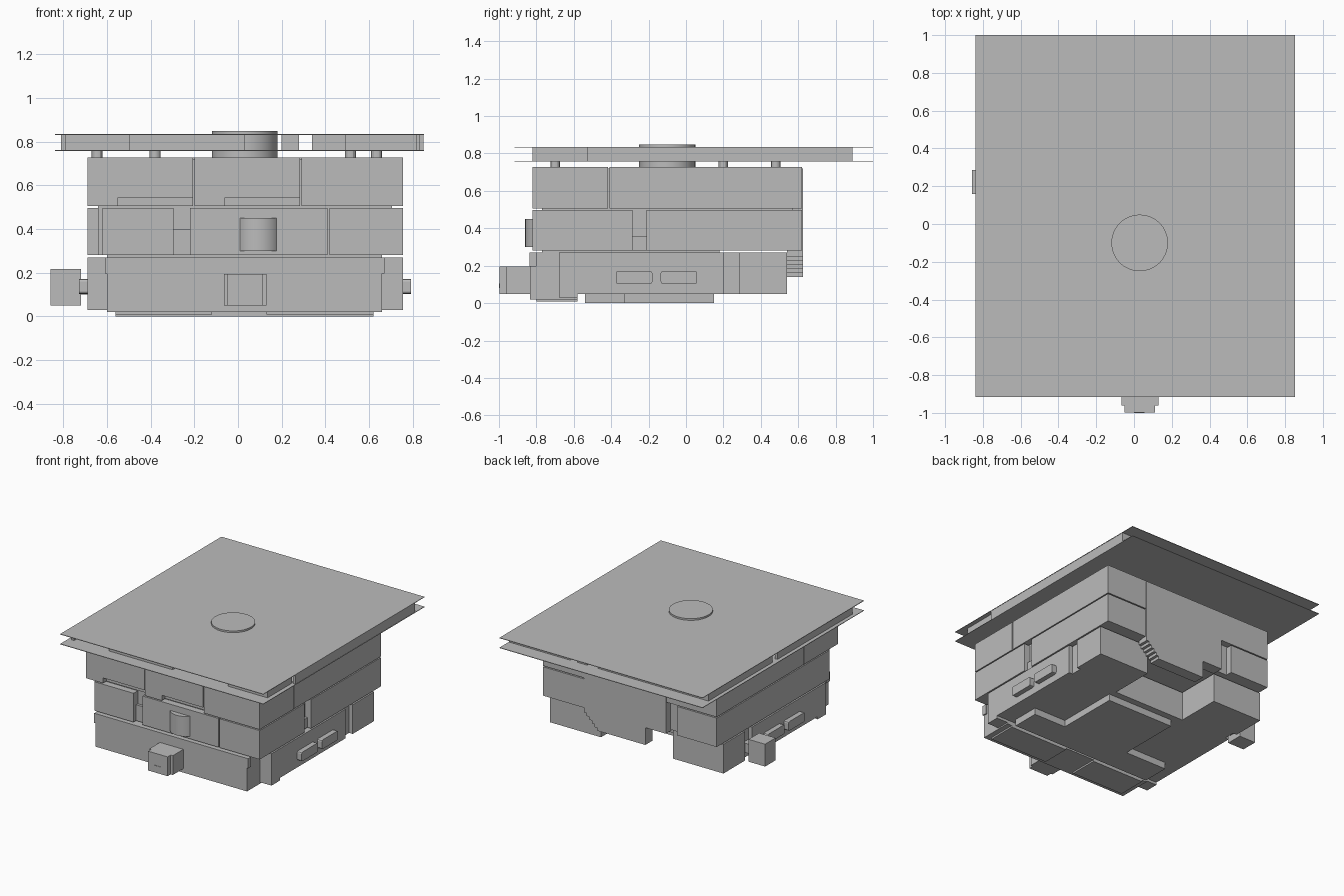
import bpy
import bmesh
from mathutils import Vector

cube = bpy.data.objects.get("Cube")
if cube:
    bpy.data.objects.remove(cube, do_unlink=True)

grey = bpy.data.materials.new("plain grey")
grey.use_nodes = True
COLOUR = (0.5, 0.5, 0.5, 1)
grey.diffuse_color = COLOUR
grey.node_tree.nodes["Principled BSDF"].inputs["Base Color"].default_value = COLOUR

# Shared wall planes and storey heights
WEST, EAST, FRONT, BACK = -0.69, 0.755, -0.82, 0.62
BASE = (0.05, 0.27)
MIDDLE = (0.28, 0.497)
TOP = (0.505, 0.727)
ROOF = (0.757, 0.835)
GAP = 0.006


def add_object(name, bm):
    bmesh.ops.recalc_face_normals(bm, faces=bm.faces)
    mesh = bpy.data.meshes.new(name)
    bm.to_mesh(mesh)
    bm.free()
    mesh.materials.append(grey)
    obj = bpy.data.objects.new(name, mesh)
    bpy.context.collection.objects.link(obj)
    return obj


def box(name, xs, ys, zs):
    """Axis-aligned block spanning three ranges."""
    bm = bmesh.new()
    bmesh.ops.create_cube(bm, size=1)
    for v in bm.verts:
        v.co = Vector([(r[0] + r[1]) / 2 + c * (r[1] - r[0])
                       for c, r in zip(v.co, (xs, ys, zs))])
    return add_object(name, bm)


def prism(name, outline, zs):
    """Vertical extrusion of a plan outline."""
    bm = bmesh.new()
    face = bm.faces.new([bm.verts.new((x, y, zs[0])) for x, y in outline])
    grown = bmesh.ops.extrude_face_region(bm, geom=[face])["geom"]
    for v in grown:
        if isinstance(v, bmesh.types.BMVert):
            v.co.z = zs[1]
    return add_object(name, bm)


def cylinder(name, centre, radius, zs, sides=32):
    bm = bmesh.new()
    bmesh.ops.create_cone(bm, cap_ends=True, segments=sides, radius1=radius,
                          radius2=radius, depth=zs[1] - zs[0])
    bmesh.ops.translate(bm, verts=bm.verts, vec=(*centre, sum(zs) / 2))
    obj = add_object(name, bm)
    bpy.ops.object.select_all(action="DESELECT")
    bpy.context.view_layer.objects.active = obj
    obj.select_set(True)
    bpy.ops.object.shade_smooth_by_angle()
    return obj


# Roof: two sheets with partial walls between them and a central drum
sheet = 0.004
for name, z in (("roof_lower_sheet", ROOF[0]), ("roof_upper_sheet", ROOF[1] - sheet)):
    box(name, (-0.838, 0.852), (-0.917, 1), (z, z + sheet))
wall = 0.02
for i, (x0, x1) in enumerate(((-0.5, 0.03), (0.49, 0.82))):
    box(f"roof_front_wall_{i}", (x0, x1), (FRONT, FRONT + wall), ROOF)
for i, (x0, x1) in enumerate(((-0.79, 0.11), (0.2, 0.28), (0.34, 0.85))):
    box(f"roof_back_wall_{i}", (x0, x1), (0.87, 0.89), ROOF)
box("roof_left_wall", (0.85 - wall, 0.85), (-0.53, 0.89), ROOF)
box("roof_left_front_wall", (0.8, 0.82), (FRONT, -0.53), ROOF)
for i, (y0, y1) in enumerate(((FRONT, 0.07), (0.13, 0.89))):
    box(f"roof_right_wall_{i}", (-0.81, -0.79), (y0, y1), ROOF)
cylinder("roof_drum", (0.03, -0.1), 0.15, (TOP[1] - wall, 0.848))
for i, x in enumerate((-0.645, -0.38, 0.515, 0.635)):
    for j, y in enumerate((-0.7, 0.2, 0.48)):
        cylinder(f"roof_post_{i}_{j}", (x, y), 0.025, (TOP[1], ROOF[0]), sides=12)

# Recessed core that fills the seams between the blocks
box("core", (WEST + 0.05, EAST - 0.05), (FRONT + 0.05, BACK - 0.05), (MIDDLE[0], TOP[1] - GAP))
box("core_foot", (-0.6, 0.66), (-0.77, 0.18), (BASE[0], MIDDLE[0]))

# Top storey: three front blocks, a body and a shallow notch under two blocks
cuts = (WEST, -0.2, 0.29, EAST)
for i, (x0, x1) in enumerate(zip(cuts, cuts[1:])):
    right = x1 if x1 == EAST else x1 - GAP
    if i == 2:
        box("top_front_block_2", (x0, right), (FRONT, -0.41 - GAP), TOP)
        continue
    notch = x0 + 0.14
    box(f"top_front_block_{i}", (x0, right), (FRONT, -0.41 - GAP), (0.545, TOP[1]))
    box(f"top_front_foot_{i}", (x0, notch), (FRONT, -0.41 - GAP), (TOP[0], 0.545))
    box(f"top_notch_back_{i}", (notch, right), (FRONT + 0.04, -0.41 - GAP), (TOP[0], 0.545))
box("top_body", (WEST, EAST), (-0.41, BACK), TOP)

# Middle storey: wall blocks with slots at the front and on the left
box("middle_front_right", (-0.62, -0.295), (FRONT, -0.6), MIDDLE)
box("middle_slot_sill", (-0.295, -0.22), (FRONT + 0.03, -0.6), (MIDDLE[0], 0.4))
box("middle_front_centre", (-0.22, 0.41), (FRONT, -0.6), MIDDLE)
box("middle_front_left", (0.42, EAST), (FRONT, -0.285), MIDDLE)
box("middle_left_sill", (0.6, EAST - 0.03), (-0.285, -0.21), (MIDDLE[0], 0.355))
box("middle_left_back", (0.41 + GAP, EAST), (-0.21, BACK), MIDDLE)
box("middle_right_side", (WEST, -0.5), (-0.72, BACK), MIDDLE)
box("middle_back_right", (WEST, -0.36), (0.3, BACK), MIDDLE)
cylinder("front_drum", (0.092, -0.752), 0.108, (0.3, 0.45))

# Back wall running through the storeys, with a stepped underside
box("back_wall", (-0.1, 0.28), (0.54, BACK + GAP), (0.14, TOP[1] - GAP))
box("back_wall_side", (-0.27, -0.1), (0.54, BACK + GAP), (BASE[1], TOP[1] - GAP))
steps = 6
for i in range(steps):
    x0 = 0.28 + 0.13 * i / steps
    z0 = 0.14 + 0.13 * i / steps
    box(f"stair_{i}", (x0, x0 + 0.13 / steps), (0.54, BACK + GAP), (z0, TOP[1] - GAP))

# Base: stepped plan, with two rear blocks beside an open recess
prism("base_body", [(-0.6, -0.835), (0.66, -0.835), (0.66, -0.68), (EAST, -0.68),
                    (EAST, 0.2), (WEST, 0.2), (WEST, -0.68), (-0.6, -0.68)], BASE)
box("base_front_lip", (-0.6, 0.66), (-0.835, -0.58), (0.02, BASE[0]))
for name, xs in (("left", (0.66, EAST)), ("right", (WEST, -0.6))):
    box(f"base_lip_{name}", xs, (-0.68, -0.58), (0.03, BASE[0]))
box("base_back_left", (0.33, EAST), (0.285, 0.54), BASE)
box("base_back_right", (WEST, -0.27), (0.285, 0.54), BASE)
box("base_link_left", (0.33, EAST - 0.03), (0.2, 0.285), BASE)
box("base_link_right", (WEST + 0.03, -0.27), (0.2, 0.285), BASE)
box("base_front_ledge", (-0.61, 0.67), (-0.838, -0.8), (0.197, BASE[1]))

# Underside plates
box("bottom_plate", (-0.21, 0.35), (-0.33, 0.15), (0, BASE[0]))
box("bottom_plate_wide", (-0.56, 0.62), (-0.54, -0.33), (0, BASE[0]))
box("bottom_strip_right", (-0.56, -0.12), (-0.8, -0.58), (0.008, 0.02))
box("bottom_strip_left", (0.13, 0.62), (-0.8, -0.58), (0.008, 0.02))

# Front porch with a small recessed-looking panel
box("porch", (-0.05, 0.112), (-0.997, FRONT), (0.05, 0.195))
box("porch_sides", (-0.065, 0.13), (-0.96, FRONT), (0.05, 0.195))
box("porch_panel", (0, 0.055), (-1, -0.99), (0.08, 0.105))

# Side boxes: rounded pairs on both sides, one cabin on the right
for side, plane, sign in (("left", EAST, 1), ("right", WEST, -1)):
    for i, y0 in enumerate((-0.375, -0.135)):
        xs = sorted((plane - sign * 0.02, plane + sign * 0.037))
        pod = box(f"{side}_pod_{i}", xs, (y0, y0 + 0.195), (0.103, 0.172))
        bm = bmesh.new()
        bm.from_mesh(pod.data)
        edges = [e for e in bm.edges
                 if abs(e.verts[0].co.x - e.verts[1].co.x) > 0.01]
        bmesh.ops.bevel(bm, geom=edges, offset=0.012, segments=2,
                        profile=0.5, affect="EDGES")
        bm.to_mesh(pod.data)
        bm.free()
box("right_cabin", (-0.858, -0.72), (0.16, 0.285), (0.05, 0.218))
box("right_cabin_link", (-0.72, WEST + 0.04), (0.18, 0.265), (0.1, 0.17))
